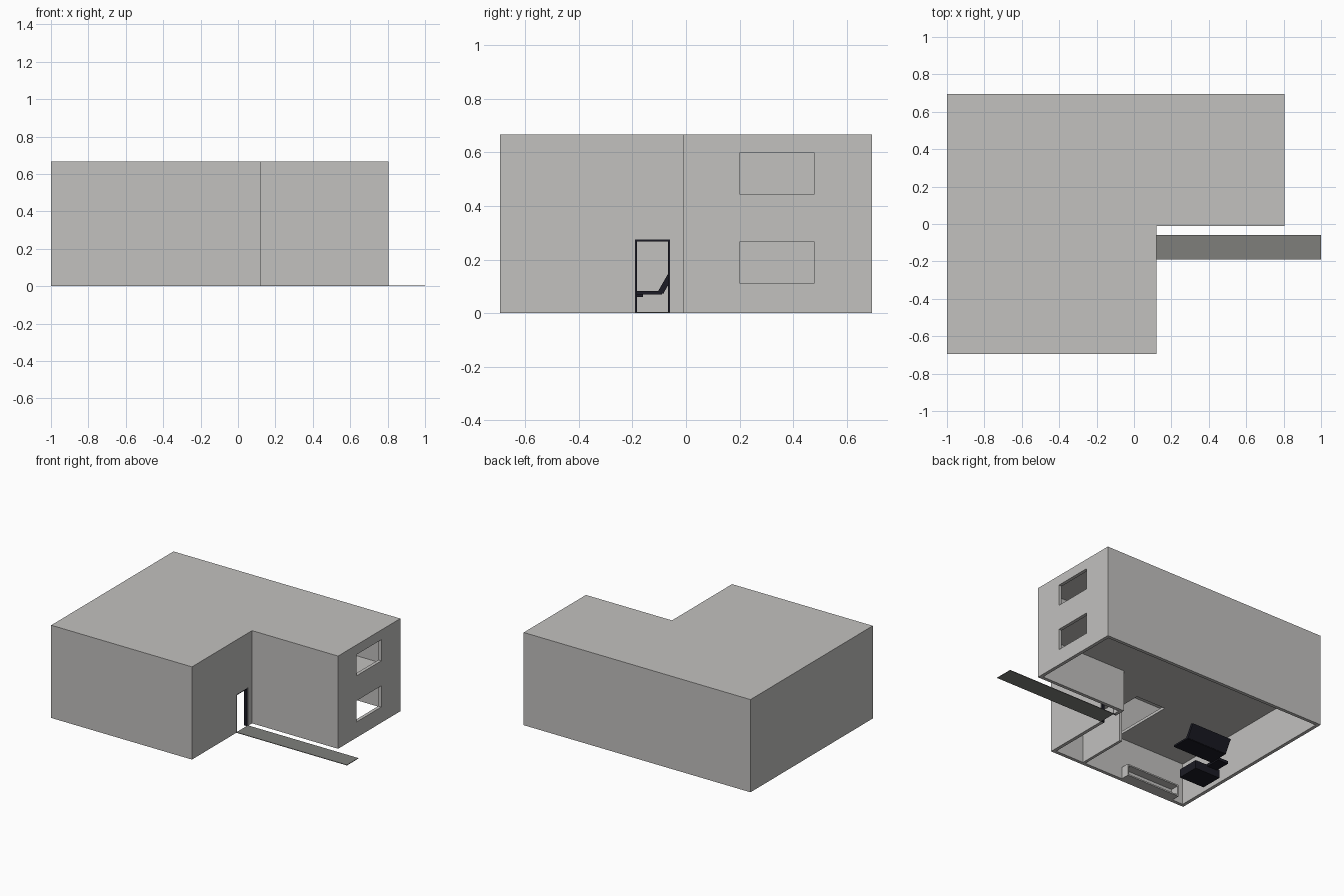
import bpy, bmesh

if "Cube" in bpy.data.objects:
    bpy.data.objects.remove(bpy.data.objects["Cube"])


def material(name, rgb):
    m = bpy.data.materials.new(name)
    m.diffuse_color = (*rgb, 1)
    m.use_nodes = True
    m.node_tree.nodes["Principled BSDF"].inputs["Base Color"].default_value = m.diffuse_color
    return m


WALL = material("wall_grey", (0.54, 0.533, 0.52))
PATH = material("path_grey", (0.21, 0.212, 0.198))
DARK = material("dark_navy", (0.011, 0.011, 0.018))


def prism(name, outline, lo, hi, mat=None, axis="z"):
    """Extrude a 2D outline along z (outline in x,y) or along x (outline in y,z)."""
    bm = bmesh.new()
    place = (lambda p, h: (p[0], p[1], h)) if axis == "z" else (lambda p, h: (h, p[0], p[1]))
    face = bm.faces.new([bm.verts.new(place(p, lo)) for p in outline])
    step = (0, 0, hi - lo) if axis == "z" else (hi - lo, 0, 0)
    ext = bmesh.ops.extrude_face_region(bm, geom=[face])
    bmesh.ops.translate(bm, vec=step, verts=[v for v in ext["geom"] if isinstance(v, bmesh.types.BMVert)])
    bmesh.ops.recalc_face_normals(bm, faces=bm.faces)
    me = bpy.data.meshes.new(name)
    bm.to_mesh(me)
    bm.free()
    ob = bpy.data.objects.new(name, me)
    bpy.context.collection.objects.link(ob)
    if mat:
        me.materials.append(mat)
    return ob


def box(name, x, y, z, mat=None):
    return prism(name, [(x[0], y[0]), (x[1], y[0]), (x[1], y[1]), (x[0], y[1])], z[0], z[1], mat)


def l_outline(t):
    """L-shaped plan, moved inwards by t."""
    return [(-1 + t, -0.695 + t), (0.12 - t, -0.695 + t), (0.12 - t, -0.012 + t),
            (0.805 - t, -0.012 + t), (0.805 - t, 0.695 - t), (-1 + t, 0.695 - t)]


T = 0.024
H = 0.667

# Building shell: two hollow storeys, open underneath
house = prism("house_shell", l_outline(0), 0, H, WALL)
cutters = [
    prism("ground_storey_cutter", l_outline(T), -0.1, 0.30),
    prism("upper_storey_cutter", l_outline(T), 0.32, H - 0.02),
    box("doorway_cutter", (0.05, 0.2), (-0.19, -0.06), (-0.1, 0.275)),
    box("lower_window_cutter", (0.7, 0.9), (0.2, 0.48), (0.113, 0.265)),
    box("upper_window_cutter", (0.7, 0.9), (0.2, 0.48), (0.445, 0.597)),
    box("stairwell_cutter", (-0.42, -0.185), (-0.66, -0.19), (0.28, 0.34)),
]
for c in cutters:
    c.hide_render = True
    mod = house.modifiers.new(c.name, "BOOLEAN")
    mod.operation = "DIFFERENCE"
    mod.solver = "EXACT"
    mod.object = c

# Bake the cuts, then drop the cutters
dg = bpy.context.evaluated_depsgraph_get()
baked = bpy.data.meshes.new_from_object(house.evaluated_get(dg))
house.modifiers.clear()
house.data = baked
baked.materials.clear()
baked.materials.append(WALL)
for p in baked.polygons:
    p.material_index = 0
for c in cutters:
    bpy.data.objects.remove(c)

# Partition inside the ground storey
box("partition", (-0.15, -0.13), (-0.672, -0.30), (0, 0.301), WALL)

# Entrance path
box("path", (0.12, 1.0), (-0.19, -0.06), (0, 0.004), PATH)

# Door frame
X = (0.096, 0.118)
for side, y in (("left", -0.19), ("right", -0.068)):
    box(f"door_jamb_{side}", X, (y, y + 0.008), (0, 0.275), DARK)
box("door_head", X, (-0.182, -0.068), (0.267, 0.275), DARK)

# Sofa: seat, leaning back, corner link and footrest
box("sofa_seat", (-0.85, -0.53), (-0.23, -0.09), (0.07, 0.082), DARK)
prism("sofa_back", [(-0.105, 0.08), (-0.085, 0.072), (-0.035, 0.16), (-0.055, 0.168)], -0.85, -0.53, DARK, "x")
box("sofa_corner", (-0.93, -0.85), (-0.29, -0.16), (0.06, 0.08), DARK)
box("footrest", (-0.95, -0.75), (-0.43, -0.27), (0.01, 0.07), DARK)

# Low open shelf on the front wall
SX, SY = (-0.89, -0.46), (-0.672, -0.61)
box("shelf_bottom", SX, SY, (0, 0.01), WALL)
box("shelf_top", SX, SY, (0.075, 0.085), WALL)
for side, x in (("left", -0.89), ("right", -0.468)):
    box(f"shelf_side_{side}", (x, x + 0.008), SY, (0.01, 0.075), WALL)
